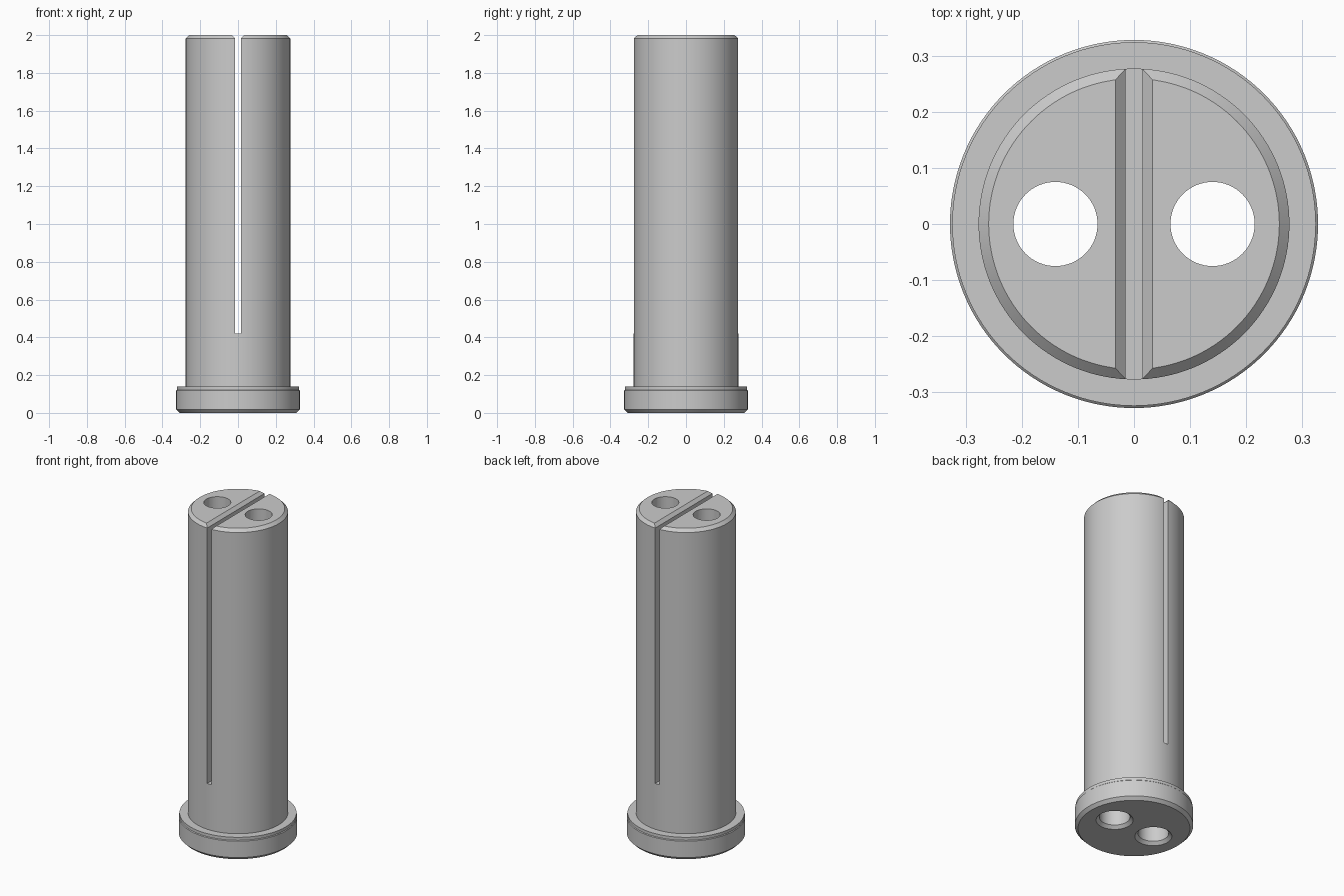
import bpy
import bmesh
import math

cube = bpy.data.objects.get("Cube")
if cube:
    bpy.data.objects.remove(cube, do_unlink=True)

steel = bpy.data.materials.new("plain_grey")
steel.use_nodes = True
grey = (0.6, 0.6, 0.6, 1.0)
steel.diffuse_color = grey
steel.node_tree.nodes["Principled BSDF"].inputs["Base Color"].default_value = grey

HEIGHT = 2.0
BODY_R = 0.277
FLANGE_R = 0.328
CHAMFER = 0.018
SLOT_HALF = 0.015
SLOT_FLOOR = 0.42
HOLE_X = 0.14


def make_object(name, bm):
    bmesh.ops.recalc_face_normals(bm, faces=bm.faces)
    mesh = bpy.data.meshes.new(name)
    bm.to_mesh(mesh)
    bm.free()
    mesh.materials.append(steel)
    obj = bpy.data.objects.new(name, mesh)
    bpy.context.collection.objects.link(obj)
    return obj


def lathe(name, profile, steps, x=0.0):
    """Turn an (r, z) profile around the z axis; it starts and ends on the axis."""
    bm = bmesh.new()
    verts = [bm.verts.new((r, 0, z)) for r, z in profile]
    edges = [bm.edges.new(pair) for pair in zip(verts, verts[1:])]
    bmesh.ops.spin(bm, geom=verts + edges, cent=(0, 0, 0), axis=(0, 0, 1),
                   angle=math.tau, steps=steps)
    bmesh.ops.remove_doubles(bm, verts=bm.verts, dist=1e-5)
    bmesh.ops.translate(bm, verts=bm.verts, vec=(x, 0, 0))
    return make_object(name, bm)


def extrude_y(name, outline, half):
    """Extrude an (x, z) outline along y."""
    bm = bmesh.new()
    face = bm.faces.new([bm.verts.new((x, -half, z)) for x, z in outline])
    out = bmesh.ops.extrude_face_region(bm, geom=[face])["geom"]
    moved = [v for v in out if isinstance(v, bmesh.types.BMVert)]
    bmesh.ops.translate(bm, verts=moved, vec=(0, 2 * half, 0))
    return make_object(name, bm)


def cut(target, cutter):
    cutter.hide_render = True
    mod = target.modifiers.new("cut", "BOOLEAN")
    mod.operation = "DIFFERENCE"
    mod.solver = "EXACT"
    mod.object = cutter
    bpy.context.view_layer.objects.active = target
    bpy.ops.object.modifier_apply(modifier=mod.name)
    bpy.data.objects.remove(cutter, do_unlink=True)


# Flanged round body with chamfered ends
body = lathe("flanged_split_body", [
    (0, 0), (FLANGE_R - CHAMFER, 0), (FLANGE_R, CHAMFER),
    (FLANGE_R, 0.118), (FLANGE_R - 0.004, 0.122), (FLANGE_R - 0.004, 0.14),
    (BODY_R, 0.14), (BODY_R, HEIGHT - CHAMFER),
    (BODY_R - CHAMFER, HEIGHT), (0, HEIGHT)], 128)

# Long slot across the body, with bevelled lips at the top
over = 0.05
right_edge = [(SLOT_HALF, SLOT_FLOOR), (SLOT_HALF, HEIGHT - CHAMFER),
              (SLOT_HALF + CHAMFER + over, HEIGHT + over)]
left_edge = [(-x, z) for x, z in reversed(right_edge)]
cut(body, extrude_y("slot_cutter", right_edge + left_edge, 0.5))

# Two through holes, wider below and countersunk at the base
for side in (-1, 1):
    cut(body, lathe("hole_cutter", [
        (0, -over), (0.103 + over, -over), (0.085, CHAMFER),
        (0.085, SLOT_FLOOR), (0.075, SLOT_FLOOR + 0.01),
        (0.075, HEIGHT + over), (0, HEIGHT + over)], 64, side * HOLE_X))

# Smooth round walls, crisp edges
bpy.ops.object.select_all(action="DESELECT")
body.select_set(True)
bpy.context.view_layer.objects.active = body
bpy.ops.object.shade_smooth_by_angle(angle=math.radians(25))
